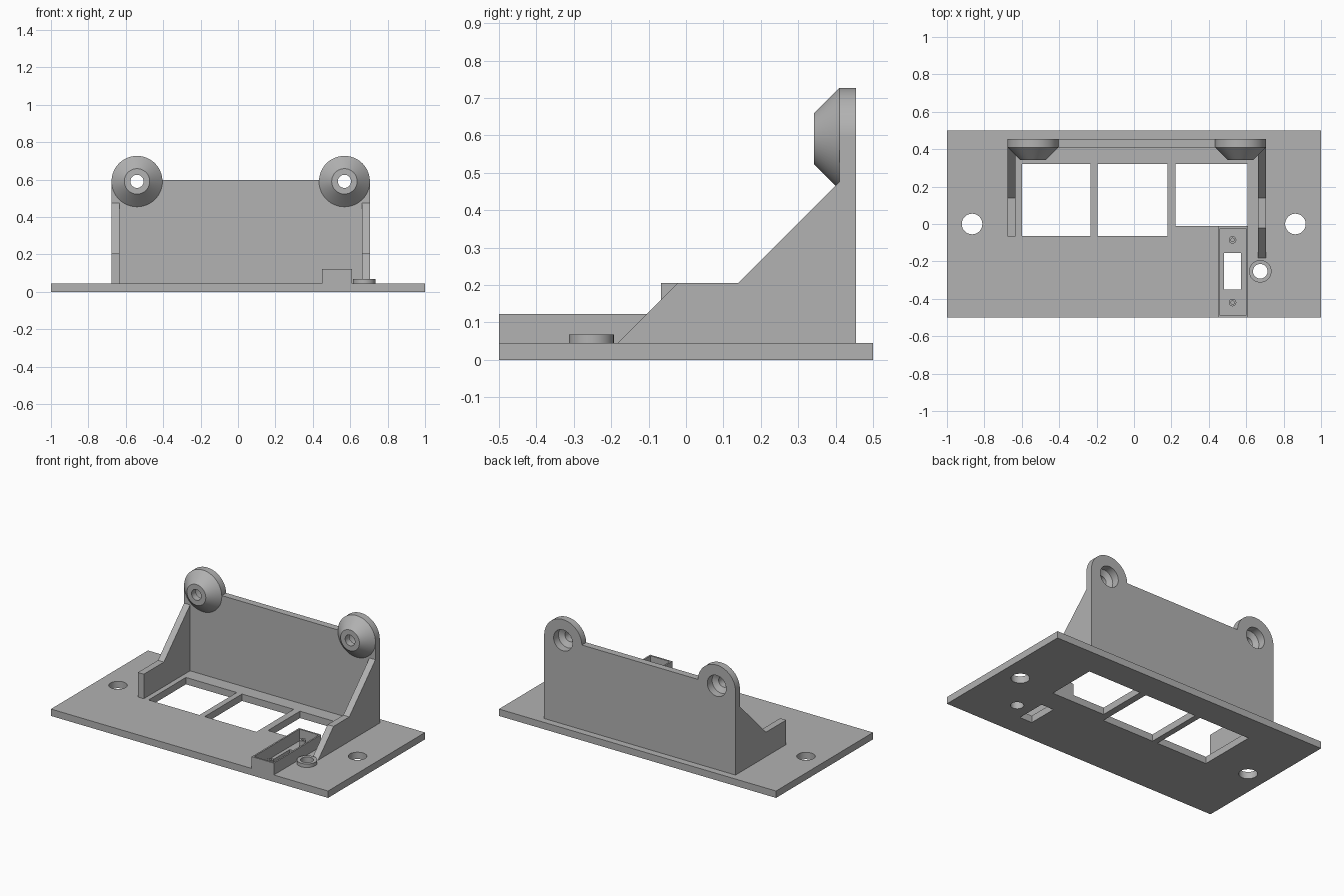
import bpy, bmesh, math
from mathutils import Matrix, Vector

old = bpy.data.objects.get("Cube")
if old:
    bpy.data.objects.remove(old, do_unlink=True)

GREY = (0.445, 0.445, 0.445, 1)
grey = bpy.data.materials.new("grey plastic")
grey.use_nodes = True
grey.diffuse_color = GREY
grey.node_tree.nodes["Principled BSDF"].inputs["Base Color"].default_value = GREY


def finish(name, bm, smooth=False):
    bmesh.ops.recalc_face_normals(bm, faces=bm.faces)
    mesh = bpy.data.meshes.new(name)
    bm.to_mesh(mesh)
    bm.free()
    mesh.materials.append(grey)
    ob = bpy.data.objects.new(name, mesh)
    bpy.context.collection.objects.link(ob)
    if smooth:
        activate(ob)
        bpy.ops.object.shade_smooth_by_angle(angle=math.radians(30))
    return ob


def activate(ob):
    bpy.ops.object.select_all(action='DESELECT')
    ob.select_set(True)
    bpy.context.view_layer.objects.active = ob


def box(name, x, y, z):
    bm = bmesh.new()
    bmesh.ops.create_cube(bm, size=1)
    for v in bm.verts:
        v.co = Vector([(a + b) / 2 + c * (b - a) for c, (a, b) in zip(v.co, (x, y, z))])
    return finish(name, bm)


def lathe(name, profile, centre, along_y=False, steps=64):
    """Spin a closed (radius, height) outline about z, or about y."""
    bm = bmesh.new()
    rings = []
    for i in range(steps):
        a = math.tau * i / steps
        rings.append([bm.verts.new((r * math.cos(a), r * math.sin(a), h)) for r, h in profile])
    n = len(profile)
    for i in range(steps):
        p, q = rings[i], rings[(i + 1) % steps]
        for j in range(n):
            k = (j + 1) % n
            bm.faces.new((p[j], q[j], q[k], p[k]))
    if along_y:
        bm.transform(Matrix.Rotation(-math.pi / 2, 4, 'X'))
    bm.transform(Matrix.Translation(centre))
    return finish(name, bm, True)


def rod(centre, radius, depth, along_y=False):
    bm = bmesh.new()
    bmesh.ops.create_cone(bm, cap_ends=True, segments=64, radius1=radius, radius2=radius, depth=depth)
    if along_y:
        bm.transform(Matrix.Rotation(-math.pi / 2, 4, 'X'))
    bm.transform(Matrix.Translation(centre))
    return finish("cutter", bm)


def cut(ob, cutters):
    activate(ob)
    for c in cutters:
        mod = ob.modifiers.new("cut", 'BOOLEAN')
        mod.operation = 'DIFFERENCE'
        mod.solver = 'EXACT'
        mod.object = c
        bpy.ops.object.modifier_apply(modifier=mod.name)
        bpy.data.objects.remove(c, do_unlink=True)
    activate(ob)
    bpy.ops.object.shade_smooth_by_angle(angle=math.radians(30))


def arm(name, x0, x1, outline):
    bm = bmesh.new()
    face = bm.faces.new([bm.verts.new((x0, y, z)) for y, z in outline])
    ext = bmesh.ops.extrude_face_region(bm, geom=[face])
    bmesh.ops.translate(bm, vec=(x1 - x0, 0, 0),
                        verts=[g for g in ext["geom"] if isinstance(g, bmesh.types.BMVert)])
    return finish(name, bm)


T = 0.045                     # plate thickness
THROUGH = (-0.1, 0.2)
EARS = {"right": -0.54, "left": 0.569}
EAR_Z, EAR_R = 0.591, 0.136
NUT = (0.675, -0.253)

# Base plate with windows, mounting holes and switch slot
plate = box("base_plate", (-1, 1), (-0.5, 0.5), (0, T))
cut(plate, [
    box("cutter", (-0.6, -0.233), (-0.065, 0.32), THROUGH),
    box("cutter", (-0.195, 0.178), (-0.065, 0.32), THROUGH),
    box("cutter", (0.223, 0.607), (-0.01, 0.32), THROUGH),
    box("cutter", (0.482, 0.572), (-0.35, -0.155), THROUGH),
    rod((-0.866, 0, 0), 0.055, 1),
    rod((0.863, 0, 0), 0.055, 1),
    rod((*NUT, 0), 0.039, 1),
])

# Back wall, notched for the round ears
wall = box("back_wall", (-0.676, 0.705), (0.41, 0.455), (T, 0.597))
cut(wall, [rod((x, 0.43, EAR_Z), EAR_R, 0.5, True) for x in EARS.values()])

# Conical screw bosses, counterbored from behind
for side, x in EARS.items():
    lathe(side + "_screw_boss",
          [(0.035, 0.342), (0.068, 0.342), (EAR_R, 0.41), (EAR_R, 0.455),
           (0.068, 0.455), (0.068, 0.405), (0.035, 0.385)],
          (x, 0, EAR_Z), True)

# Side braces
upper = [(0.41, T), (0.41, 0.475), (0.14, 0.205)]
arm("right_brace", -0.676, -0.633, upper + [(-0.067, 0.205), (-0.067, T)])
arm("left_brace", 0.662, 0.705, upper + [(-0.022, 0.205), (-0.182, T)])

# Open switch tray with two screw posts
tray = box("switch_tray", (0.449, 0.609), (-0.5, -0.012), (T, 0.122))
cut(tray, [box("cutter", (0.459, 0.599), (-0.489, -0.023), (0, 0.3))])
for name, y in (("front", -0.42), ("back", -0.085)):
    lathe(name + "_switch_post",
          [(0.009, T), (0.02, T), (0.02, 0.095), (0.009, 0.095)], (0.527, y, 0), steps=32)

# Raised collar around the small hole
lathe("hole_collar", [(0.039, T), (0.06, T), (0.06, 0.068), (0.039, 0.068)], (*NUT, 0))
